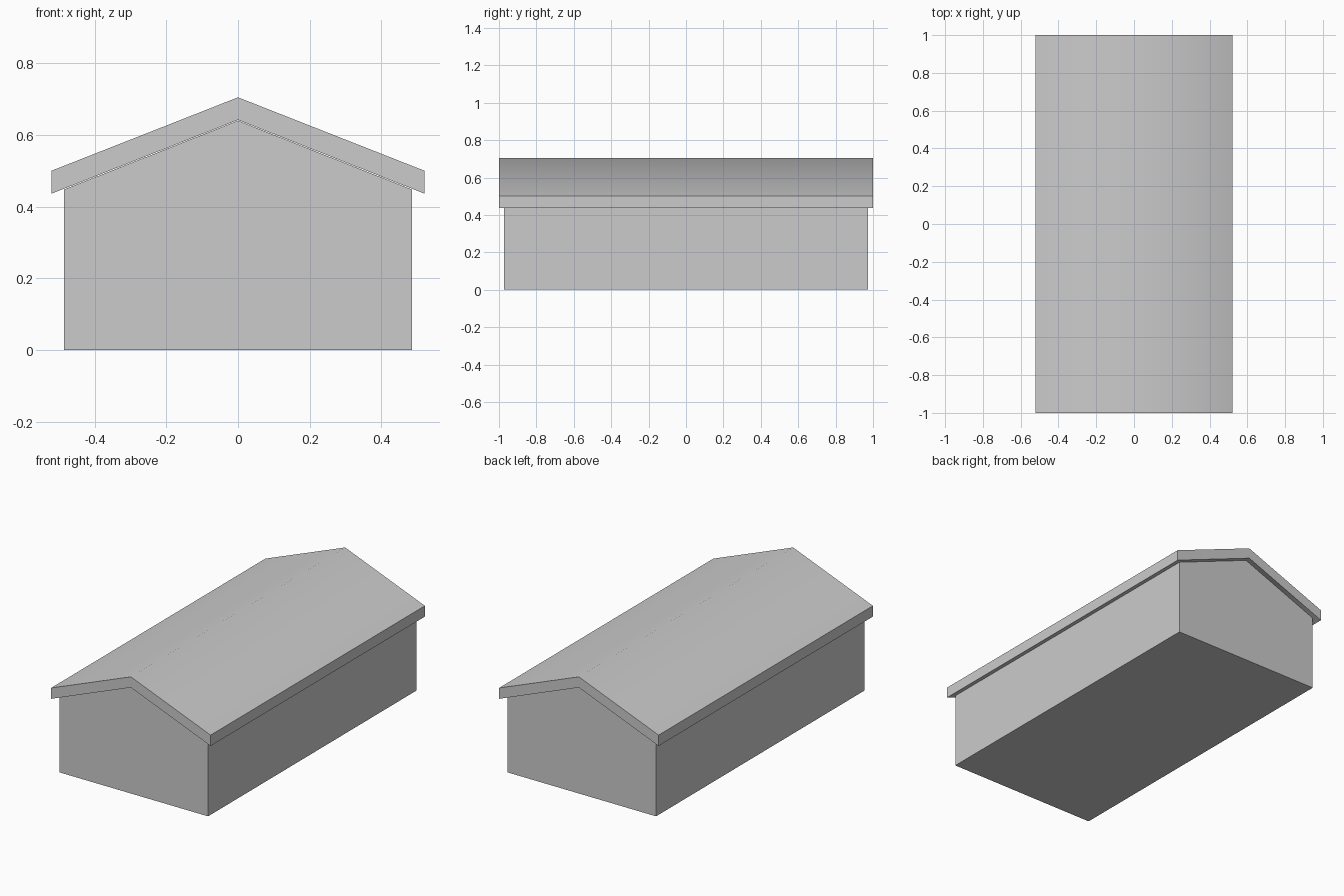
import bpy, bmesh
from math import radians

if "Cube" in bpy.data.objects:
    bpy.data.objects.remove(bpy.data.objects["Cube"])


def extrude_profile(name, points, half_len):
    """Closed prism: x/z profile extruded along y, centred on y = 0."""
    bm = bmesh.new()
    face = bm.faces.new([bm.verts.new((x, -half_len, z)) for x, z in points])
    ext = bmesh.ops.extrude_face_region(bm, geom=[face], use_keep_orig=True)
    verts = [g for g in ext["geom"] if isinstance(g, bmesh.types.BMVert)]
    bmesh.ops.translate(bm, verts=verts, vec=(0, 2 * half_len, 0))
    bmesh.ops.recalc_face_normals(bm, faces=bm.faces[:])
    mesh = bpy.data.meshes.new(name)
    bm.to_mesh(mesh)
    bm.free()
    obj = bpy.data.objects.new(name, mesh)
    bpy.context.collection.objects.link(obj)
    return obj


# Gabled walls with a closed base
walls = extrude_profile("walls", [
    (-0.485, 0), (0.485, 0), (0.485, 0.448), (0, 0.64), (-0.485, 0.448)], 0.972)

# Overhanging roof slab, bent at the ridge
roof = extrude_profile("roof", [
    (-0.521, 0.436), (0, 0.642), (0.521, 0.436),
    (0.521, 0.5), (0, 0.705), (-0.521, 0.5)], 1.0)

# Soft shading over the ridge, crisp eaves and gable edges
bpy.ops.object.select_all(action='DESELECT')
roof.select_set(True)
bpy.context.view_layer.objects.active = roof
bpy.ops.object.shade_smooth_by_angle(angle=radians(50))
